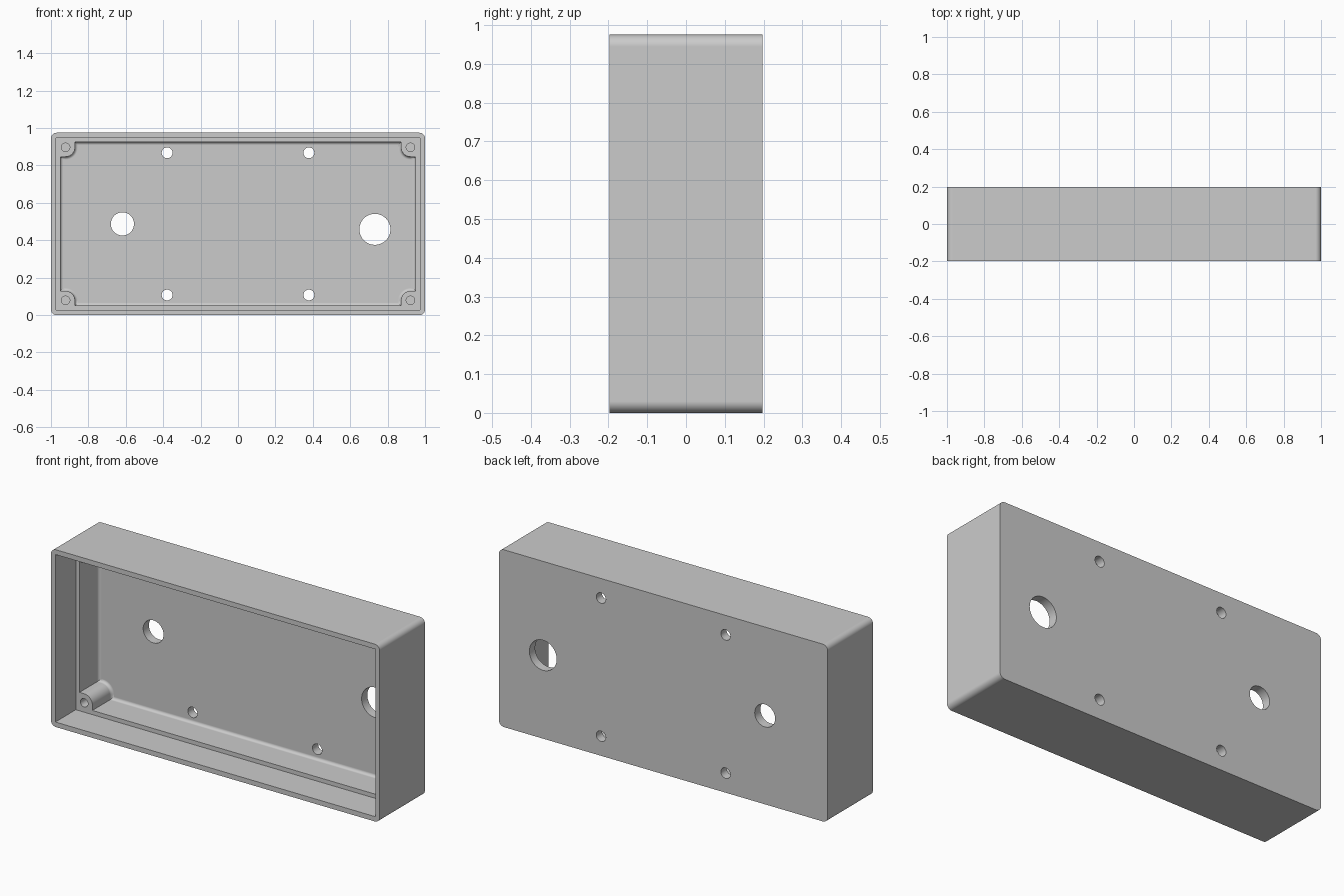
import bpy, bmesh, math

cube = bpy.data.objects.get("Cube")
if cube:
    bpy.data.objects.remove(cube, do_unlink=True)

HALF_W, HALF_H, HALF_D = 1.0, 0.4875, 0.197
MID_Z = HALF_H
RIM, WALL = 0.027, 0.05          # wall thickness at the mouth and deeper inside
LEDGE_Y, FLOOR_Y = -0.02, HALF_D - 0.05
FRONT = -HALF_D - 0.05           # cutters start ahead of the open front
POST_X, POST_Z, POST_R = 0.922, 0.409, 0.05

gray = bpy.data.materials.new("light gray plastic")
gray.use_nodes = True
color = (0.6, 0.6, 0.6, 1)
gray.diffuse_color = color
gray.node_tree.nodes["Principled BSDF"].inputs["Base Color"].default_value = color


def prism(name, outline, y0, y1, back_fillet=0):
    """Extrude an (x, z) outline, centred on mid height, from y0 to y1."""
    bm = bmesh.new()
    front = bm.faces.new([bm.verts.new((x, y0, z + MID_Z)) for x, z in outline])
    moved = bmesh.ops.extrude_face_region(bm, geom=[front], use_keep_orig=True)["geom"]
    for v in moved:
        if isinstance(v, bmesh.types.BMVert):
            v.co.y = y1
    bmesh.ops.recalc_face_normals(bm, faces=bm.faces)
    if back_fillet:
        edges = [e for e in bm.edges if all(abs(v.co.y - y1) < 1e-5 for v in e.verts)]
        bmesh.ops.bevel(bm, geom=edges, offset=back_fillet, segments=4,
                        profile=0.5, affect='EDGES')
    mesh = bpy.data.meshes.new(name)
    bm.to_mesh(mesh)
    bm.free()
    mesh.materials.append(gray)
    obj = bpy.data.objects.new(name, mesh)
    bpy.context.collection.objects.link(obj)
    return obj


def arc(cx, cz, r, start, sweep, steps):
    angles = [math.radians(start + sweep * i / steps) for i in range(steps + 1)]
    return [(cx + r * math.cos(a), cz + r * math.sin(a)) for a in angles]


def circle(cx, cz, r, steps=48):
    return arc(cx, cz, r, 0, 360, steps)[:-1]


def four_corners(corner):
    """Mirror a first-quadrant corner path (counterclockwise) to all four corners."""
    outline = []
    for sx, sz in ((1, 1), (-1, 1), (-1, -1), (1, -1)):
        path = [(sx * x, sz * z) for x, z in corner]
        outline += path if sx * sz > 0 else path[::-1]
    return outline


# Outer shell with rounded long edges
R = 0.03
body = prism("enclosure_body",
             four_corners(arc(HALF_W - R, HALF_H - R, R, 0, 90, 8)), -HALF_D, HALF_D)

# Lid recess, then the deep cavity that leaves a screw post in each corner
recess = prism("recess_cutter", four_corners([(HALF_W - RIM, HALF_H - RIM)]), FRONT, LEDGE_Y)
in_x, in_z = HALF_W - WALL, HALF_H - WALL
corner = ([(in_x, POST_Z - POST_R)]
          + arc(POST_X, POST_Z, POST_R, 270, -90, 10)
          + [(POST_X - POST_R, in_z)])
cavity = prism("cavity_cutter", four_corners(corner), LEDGE_Y - 0.03, FLOOR_Y, 0.016)
cutters = [recess, cavity]

# Blind screw holes in the posts, and mounting holes through the back
for sx in (-1, 1):
    for sz in (-1, 1):
        cutters.append(prism("post_hole_cutter", circle(sx * POST_X, sz * POST_Z, 0.023, 24),
                             LEDGE_Y - 0.03, LEDGE_Y + 0.14))
        cutters.append(prism("mount_hole_cutter", circle(sx * 0.379, sz * 0.38, 0.029, 32),
                             FLOOR_Y - 0.03, HALF_D + 0.05))

# Two large cable holes through the back
for x, z, r in ((-0.618, 0, 0.062), (0.732, -0.029, 0.083)):
    cutters.append(prism("cable_hole_cutter", circle(x, z, r), FLOOR_Y - 0.03, HALF_D + 0.05))

bpy.ops.object.select_all(action='DESELECT')
bpy.context.view_layer.objects.active = body
body.select_set(True)
for cutter in cutters:
    mod = body.modifiers.new("cut", 'BOOLEAN')
    mod.operation, mod.solver, mod.object = 'DIFFERENCE', 'EXACT', cutter
    bpy.ops.object.modifier_apply(modifier=mod.name)
    bpy.data.objects.remove(cutter, do_unlink=True)

# Smooth the rounded parts while flat walls stay flat
bpy.ops.object.shade_smooth_by_angle(angle=math.radians(30))
weighted = body.modifiers.new("flat_walls", 'WEIGHTED_NORMAL')
weighted.keep_sharp = True
